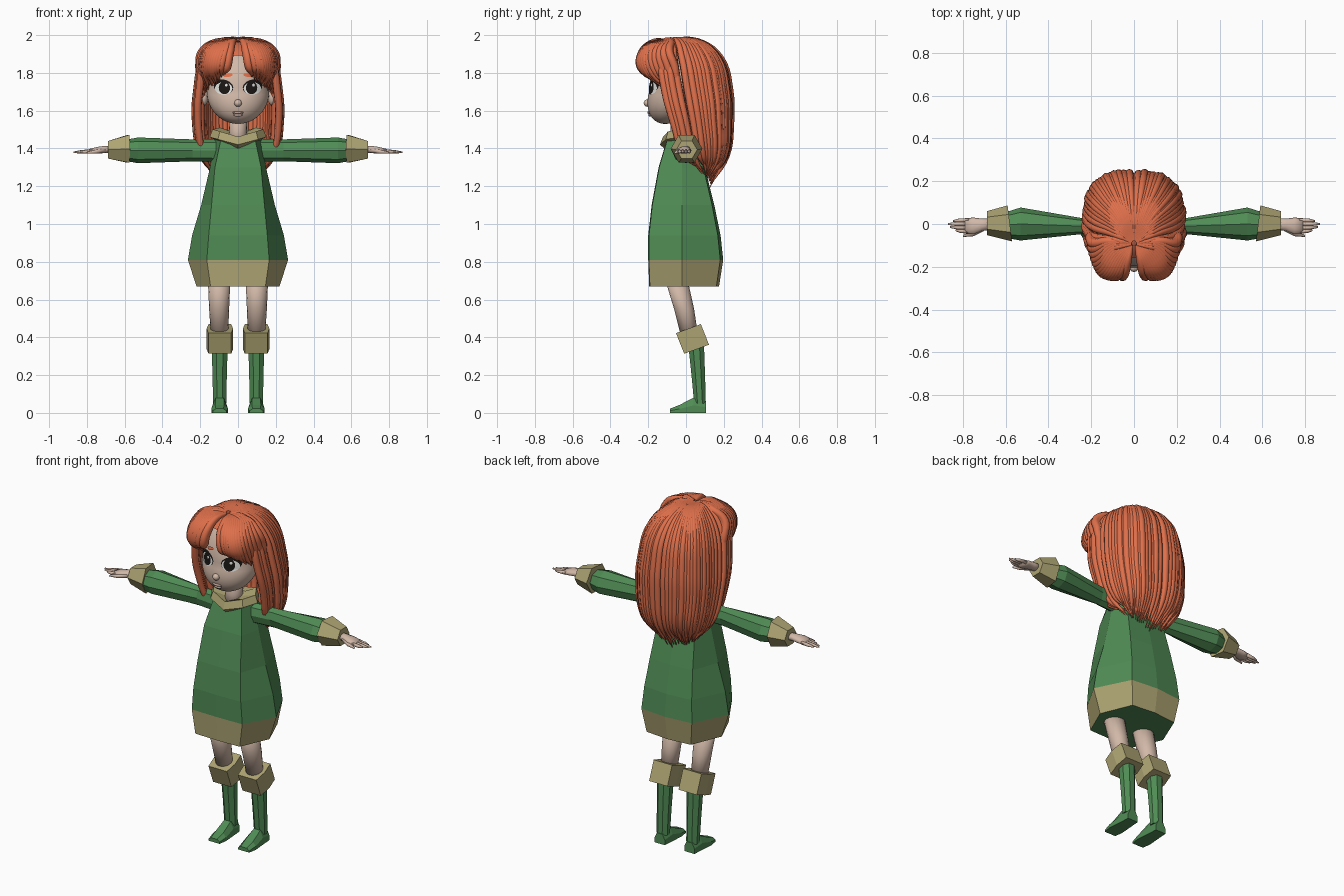
import bpy, bmesh, math, random
from mathutils import Vector as V, Matrix

random.seed(4)
if "Cube" in bpy.data.objects:
    bpy.data.objects.remove(bpy.data.objects["Cube"])


def material(name, rgb):
    m = bpy.data.materials.new(name)
    m.use_nodes = True
    m.diffuse_color = (*rgb, 1)
    m.node_tree.nodes["Principled BSDF"].inputs["Base Color"].default_value = (*rgb, 1)
    return m


SKIN = material("skin", (0.64, 0.48, 0.39))
LIP = material("lip", (0.52, 0.37, 0.31))
HAIR = material("orange_hair", (0.73, 0.16, 0.07))
GREEN = material("green_cloth", (0.08, 0.26, 0.09))
TRIM = material("khaki_trim", (0.42, 0.37, 0.17))
WHITE = material("eye_white", (0.85, 0.85, 0.82))
BLACK = material("eye_black", (0.01, 0.008, 0.007))
SIDES = (("left", 1), ("right", -1))


def finish(name, bm, mats, smooth=False):
    bmesh.ops.recalc_face_normals(bm, faces=bm.faces)
    me = bpy.data.meshes.new(name)
    bm.to_mesh(me)
    bm.free()
    for m in mats:
        me.materials.append(m)
    for p in me.polygons:
        p.use_smooth = smooth
    ob = bpy.data.objects.new(name, me)
    bpy.context.collection.objects.link(ob)
    return ob


def ring(c, u, v, n, phase=0.0):
    angles = [math.tau * (i + phase) / n for i in range(n)]
    return [V(c) + V(u) * math.cos(a) + V(v) * math.sin(a) for a in angles]


def loft(name, rings, mats, s=1, smooth=False):
    bm = bmesh.new()
    rows = [[bm.verts.new((p[0] * s, p[1], p[2])) for p in r] for r in rings]
    n = len(rows[0])
    for a, b in zip(rows, rows[1:]):
        for i in range(n):
            bm.faces.new((a[i], a[(i + 1) % n], b[(i + 1) % n], b[i]))
    bm.faces.new(rows[0])
    bm.faces.new(rows[-1])
    return finish(name, bm, mats, smooth)


def ball(name, c, r, mat):
    bm = bmesh.new()
    bmesh.ops.create_uvsphere(bm, u_segments=20, v_segments=14, radius=1,
                              matrix=Matrix.Translation(c) @ Matrix.Diagonal((*r, 1)))
    return finish(name, bm, [mat], True)


# Dress: height, half width, front panel half width, front depth, back depth
def dress_ring(z, w, c, f, b):
    return [(0, -f, z), (c, -f * 0.98, z), (w, -0.02, z), (c, b * 0.92, z),
            (0, b, z), (-c, b * 0.92, z), (-w, -0.02, z), (-c, -f * 0.98, z)]


dress = loft("dress", [dress_ring(*r) for r in (
    (0.67, 0.22, 0.145, 0.195, 0.175), (0.81, 0.265, 0.165, 0.2, 0.197),
    (0.94, 0.243, 0.155, 0.2, 0.183), (1.1, 0.195, 0.14, 0.182, 0.15),
    (1.3, 0.148, 0.122, 0.145, 0.1), (1.45, 0.125, 0.09, 0.1, 0.055))], [GREEN, TRIM])
for p in dress.data.polygons:
    if p.center.z < 0.8 and p.normal.z > -0.9:
        p.material_index = 1


# Collar: rises towards the shoulders
def collar_ring(rx, ry, z):
    pts = ring((0, -0.03, z), (rx, 0, 0), (0, ry, 0), 8)
    return [p + V((0, 0, 0.04 * min(1, abs(p.x) / rx) + (0.02 if p.y > 0 else 0))) for p in pts]


loft("collar", [collar_ring(*r) for r in ((0.1, 0.08, 1.395), (0.15, 0.108, 1.42),
                                          (0.135, 0.092, 1.462), (0.06, 0.05, 1.44))], [TRIM])


# Arms: x, centre y, half depth, centre z, half height
def arm_rings(rows, n, phase=0.0):
    return [ring((x, y, z), (0, hy, 0), (0, 0, hz), n, phase) for x, y, hy, z, hz in rows]


for side, s in SIDES:
    loft(side + "_sleeve", arm_rings(((0.08, -0.02, 0.045, 1.39, 0.06), (0.24, -0.01, 0.037, 1.39, 0.058),
         (0.53, 0, 0.077, 1.39, 0.068), (0.6, -0.005, 0.06, 1.39, 0.055)), 8), [GREEN], s)
    cuff = arm_rings(((0.58, 0.003, 0.084, 1.398, 0.085), (0.687, 0.004, 0.056, 1.393, 0.054)), 6)
    for p in cuff[0]:
        p.x += 0.12 * p.y
    loft(side + "_cuff", cuff, [TRIM], s)
    loft(side + "_palm", arm_rings(((0.66, 0, 0.025, 1.393, 0.02), (0.71, -0.004, 0.029, 1.394, 0.02),
         (0.75, -0.01, 0.04, 1.39, 0.018), (0.79, -0.009, 0.036, 1.385, 0.012)), 10), [SKIN], s, True)
    for i, length in enumerate((0.055, 0.08, 0.09, 0.065)):
        y = -0.036 + 0.018 * i
        loft(f"{side}_finger_{i + 1}", arm_rings(((0.77, y, 0.01, 1.386, 0.011),
             (0.78 + length * 0.6, y * 0.9, 0.009, 1.382, 0.009),
             (0.78 + length, y * 0.8, 0.004, 1.38, 0.004)), 8), [SKIN], s, True)
    loft(side + "_thumb", arm_rings(((0.7, -0.02, 0.012, 1.39, 0.012), (0.75, -0.045, 0.012, 1.383, 0.011),
         (0.8, -0.056, 0.005, 1.377, 0.005)), 8), [SKIN], s, True)

    # Legs and boots
    loft(side + "_leg", [ring(c, (r, 0, 0), (0, r, 0), 16) for c, r in (
        ((0.1, -0.055, 0.72), 0.06), ((0.1, -0.01, 0.55), 0.053), ((0.098, 0.02, 0.4), 0.045))],
        [SKIN], s, True)
    slant = V((0, 0.94, 0.34))
    loft(side + "_boot_cuff", [[V(c) + V((x, 0, 0)) + slant * d for x, d in (
        (-0.06, -0.07), (0.06, -0.07), (0.07, 0), (0.06, 0.07), (-0.06, 0.07), (-0.07, 0))]
        for c in ((0.096, 0.056, 0.337), (0.096, 0.013, 0.446))], [TRIM], s)
    loft(side + "_boot_shaft", [ring((0.097, y, z), (hx * 1.08, 0, 0), (0, hy * 1.08, 0), 8, 0.5)
         for z, y, hx, hy in ((0.37, 0.053, 0.043, 0.042), (0.2, 0.065, 0.038, 0.036),
                              (0.05, 0.074, 0.035, 0.031))], [GREEN], s)
    loft(side + "_foot", [[(0.097 + x * hx, y, z * h) for x, z in (
        (-1, 0), (1, 0), (1, 0.5), (0.55, 1), (-0.55, 1), (-1, 0.5))] for y, hx, h in (
        (0.107, 0.033, 0.06), (0.04, 0.038, 0.08), (-0.035, 0.044, 0.042), (-0.085, 0.036, 0.022))],
        [GREEN], s)

# Head: rounded skull with the chin pushed forward
HZ, HX, HY = 1.70, 0.165, 0.135


def half_height(z):
    return 0.17 if z < HZ else 0.22


def chin_push(z):
    return 0.05 * max(0, (HZ - z) / 0.17)


def face_y(x, z):
    k = 1 - (x / HX) ** 2 - ((z - HZ) / half_height(z)) ** 2
    return -0.06 - HY * math.sqrt(max(0, k)) - chin_push(z)


bm = bmesh.new()
bmesh.ops.create_uvsphere(bm, u_segments=48, v_segments=32, radius=1)
for v in bm.verts:
    z = HZ + v.co.z * (0.17 if v.co.z < 0 else 0.22)
    v.co = (v.co.x * HX, -0.06 + v.co.y * HY - chin_push(z), z)
finish("head", bm, [SKIN], True)
loft("neck", [ring((0, -0.035, z), (r, 0, 0), (0, r, 0), 16) for z, r in (
    (1.42, 0.055), (1.49, 0.047), (1.6, 0.05))], [SKIN], 1, True)
ball("nose", (0, -0.204, 1.64), (0.02, 0.02, 0.019), SKIN)
ball("upper_lip", (0, face_y(0, 1.59), 1.59), (0.03, 0.01, 0.007), LIP)
ball("lower_lip", (0, face_y(0, 1.576), 1.576), (0.024, 0.011, 0.008), LIP)


# Thin plates that follow the face
def face_plate(name, cx, cz, rx, rz, lift, mat, tilt=0.0):
    bm = bmesh.new()
    bmesh.ops.create_circle(bm, cap_ends=True, cap_tris=True, segments=24, radius=1)
    bmesh.ops.subdivide_edges(bm, edges=bm.edges, cuts=2, use_grid_fill=True)
    for v in bm.verts:
        x, z = cx + v.co.x * rx, cz + v.co.y * rz + v.co.x * tilt
        v.co = (x, face_y(x, z) - lift, z)
    ob = finish(name, bm, [mat], True)
    if sum(p.normal.y for p in ob.data.polygons) > 0:
        ob.data.flip_normals()


for side, s in SIDES:
    face_plate(side + "_lash", s * 0.077, 1.727, 0.052, 0.038, 0.002, BLACK, s * 0.006)
    face_plate(side + "_eye_white", s * 0.076, 1.718, 0.046, 0.033, 0.004, WHITE)
    face_plate(side + "_iris", s * 0.072, 1.721, 0.03, 0.034, 0.006, BLACK)
    face_plate(side + "_eye_glint", s * 0.072 + 0.01, 1.735, 0.007, 0.008, 0.008, WHITE)
    face_plate(side + "_eyebrow", s * 0.052, 1.787, 0.024, 0.009, 0.006, HAIR, -s * 0.004)
    ball(side + "_ear", (s * 0.18, -0.03, 1.67), (0.022, 0.03, 0.042), SKIN)

# Hair cap under the strands, open at the face
bm = bmesh.new()
bmesh.ops.create_uvsphere(bm, u_segments=40, v_segments=28, radius=1,
                          matrix=Matrix.Translation((0, 0, 1.77)) @ Matrix.Diagonal((0.2, 0.2, 0.195, 1)))
bmesh.ops.delete(bm, geom=[v for v in bm.verts if v.co.z < 1.6 or (v.co.y < -0.02 and v.co.z < 1.89)],
                 context="VERTS")
finish("hair_cap", bm, [HAIR], True)


# Strands: smooth tapered tubes in one object
def strands(name, paths, radii, depth):
    cu = bpy.data.curves.new(name, "CURVE")
    cu.dimensions = "3D"
    cu.bevel_depth, cu.bevel_resolution, cu.resolution_u = depth, 2, 5
    cu.use_fill_caps = True
    for path in paths:
        sp = cu.splines.new("BEZIER")
        sp.bezier_points.add(len(path) - 1)
        for bp, co, r in zip(sp.bezier_points, path, radii):
            bp.co, bp.radius = co, r
            bp.handle_left_type = bp.handle_right_type = "AUTO"
    cu.materials.append(HAIR)
    ob = bpy.data.objects.new(name, cu)
    bpy.context.collection.objects.link(ob)
    bpy.ops.object.select_all(action="DESELECT")
    ob.select_set(True)
    bpy.context.view_layer.objects.active = ob
    bpy.ops.object.convert(target="MESH")
    bpy.ops.object.shade_smooth()


def squared(v):
    return math.copysign(abs(v) ** 0.75, v)


def back_path(a, k):
    s, c = squared(math.sin(a)) * k, squared(math.cos(a)) * k
    tip = 1.19 + 0.06 * abs(s) + random.uniform(0, 0.05)
    rows = ((0.012, -0.09, 0.012, 1.975), (0.09, -0.06, 0.12, 1.97), (0.175, -0.04, 0.22, 1.88),
            (0.215, -0.01, 0.24, 1.70), (0.222, 0.02, 0.215, 1.55), (0.19, 0.06, 0.155, 1.36),
            (0.13, 0.10, 0.03, tip))
    return [(w * s, y + d * c, z) for w, y, d, z in rows]


def bang_path(t, s, k):
    j = random.uniform(-0.012, 0.012)
    pts = ((0.012, -0.1, 1.972), (0.03 + 0.09 * t, -0.17 + 0.09 * t, 1.962),
           (0.045 + 0.145 * t ** 0.7, -0.23 + 0.14 * t ** 3, 1.91),
           (0.06 + 0.145 * t ** 0.6, -0.24 + 0.18 * t ** 3, 1.83),
           (0.08 + 0.12 * t, -0.2 + 0.16 * t, 1.785 - 0.11 * t + j))
    return [(s * x * k, -0.05 + (y + 0.05) * k, z) for x, y, z in pts]


def spread(n, limit):
    return [math.radians(limit) * (2 * i / (n - 1) - 1) for i in range(n)]


BACK_TAPER = (0.4, 0.8, 1.05, 1.15, 1.1, 0.85, 0.08)
strands("back_hair", [back_path(a, random.uniform(0.98, 1.02)) for a in spread(44, 108)], BACK_TAPER, 0.018)
strands("inner_back_hair", [back_path(a, 0.9) for a in spread(27, 95)], BACK_TAPER, 0.02)
for side, s in SIDES:
    for layer, n, k in (("bangs", 15, 1.0), ("inner_bangs", 11, 0.95)):
        strands(f"{side}_{layer}", [bang_path(i / (n - 1), s, k) for i in range(n)],
                (0.4, 0.9, 1.1, 1.05, 0.12), 0.021)
